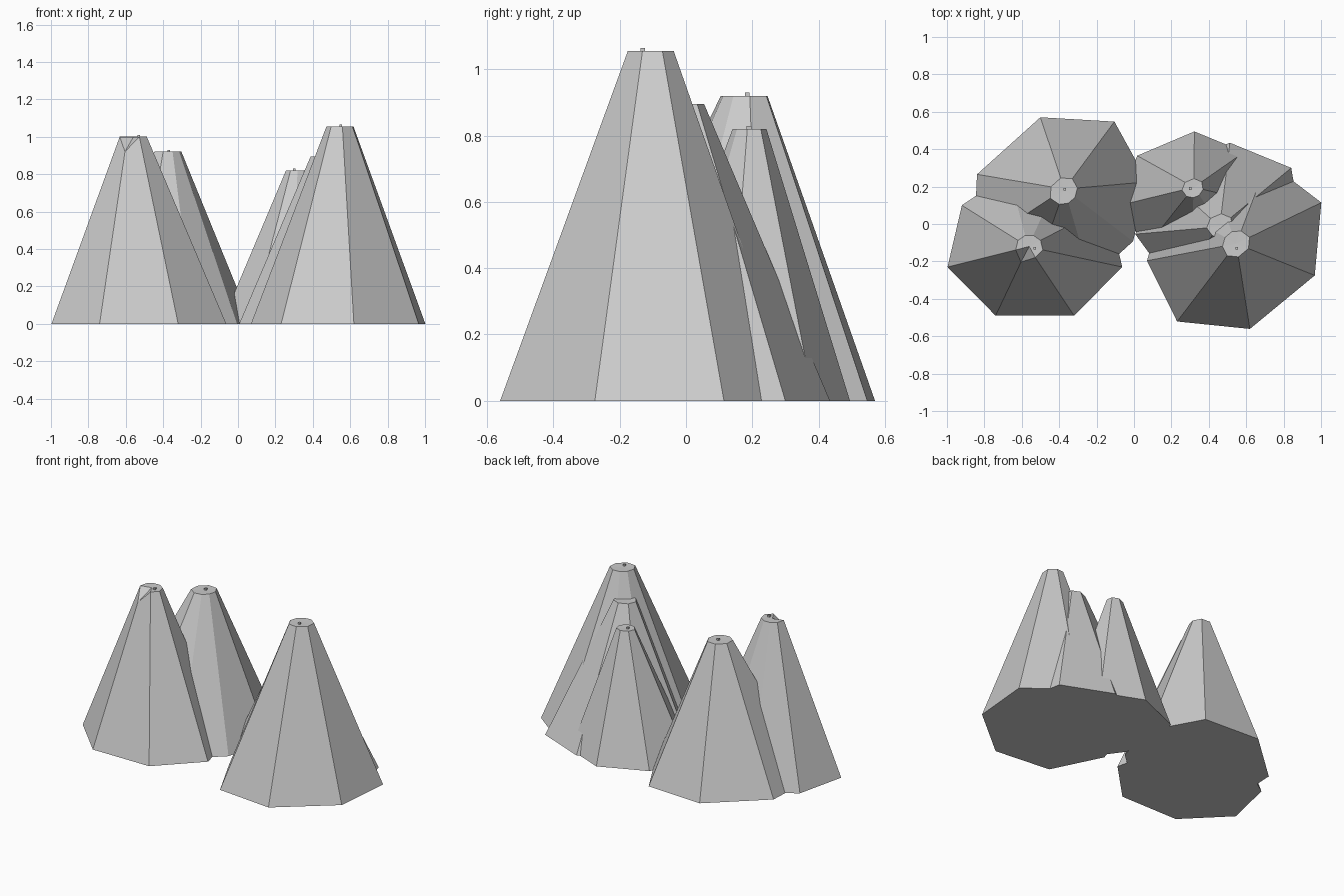
import bpy, bmesh
from math import cos, sin, radians
from mathutils import Vector

if "Cube" in bpy.data.objects:
    bpy.data.objects.remove(bpy.data.objects["Cube"])

# Half of the eight-sided tent footprint: (half width, distance from back wall)
HALF = [(0.21, 0.0), (0.467, 0.26), (0.39, 0.59), (0.14, 0.76)]
FOOT = HALF + [(-w, d) for w, d in reversed(HALF)]
NECK = 0.155     # crown size relative to the footprint


def tent(name, back, facing, size, crown, height, nub=None, dips={}):
    """Leaning eight-sided tent; back = middle of rear wall, facing = door angle,
    crown = middle of the flat top, nub = pole tip, dips = lowered crown corners."""
    a = radians(facing)
    v = Vector((cos(a), sin(a)))
    u = Vector((v.y, -v.x))
    bm = bmesh.new()
    # canvas walls, floor and flat crown
    low, top = [], []
    for i, (w, d) in enumerate(FOOT):
        p = Vector(back) + (u * w + v * d) * size
        q = Vector(crown) + (u * w + v * (d - 0.38)) * size * NECK
        foot, head = Vector((p.x, p.y, 0)), Vector((q.x, q.y, height))
        low.append(bm.verts.new(foot))
        top.append(bm.verts.new(head.lerp(foot, dips.get(i, 0))))
    n = len(FOOT)
    for i in range(n):
        j = (i + 1) % n
        bm.faces.new((low[i], low[j], top[j], top[i]))
    bm.faces.new(low)
    hub = bm.verts.new((crown[0], crown[1], height - 0.002))
    for i in range(n):
        bm.faces.new((top[i], top[(i + 1) % n], hub))
    bmesh.ops.recalc_face_normals(bm, faces=bm.faces)
    # tiny pole tip poking out of the crown
    if nub:
        cube = bmesh.ops.create_cube(bm, size=1)["verts"]
        bmesh.ops.scale(bm, vec=(0.014, 0.014, 0.02), verts=cube)
        bmesh.ops.translate(bm, vec=(nub[0], nub[1], height), verts=cube)
    mesh = bpy.data.meshes.new(name)
    bm.to_mesh(mesh)
    bm.free()
    ob = bpy.data.objects.new(name, mesh)
    bpy.context.collection.objects.link(ob)
    return ob


# Five tents clustered in two groups
tent("tent_front_left", (-0.53, -0.49), 90, 1.0,
     (-0.56, -0.12), 1.0, (-0.53, -0.13), {7: 0.08})
tent("tent_back_left", (-0.67, 0.418), -48, 1.085,
     (-0.375, 0.175), 0.92, (-0.37, 0.185))
tent("tent_front_right", (0.793, -0.418), 129.5, 1.07,
     (0.545, -0.105), 1.055, (0.55, -0.13))
tent("tent_back_middle", (0.17, 0.43), -67, 0.79,
     (0.315, 0.19), 0.82, (0.3, 0.19))
tent("tent_back_right", (0.325, 0.355), -67, 0.97,
     (0.46, -0.01), 0.895)
